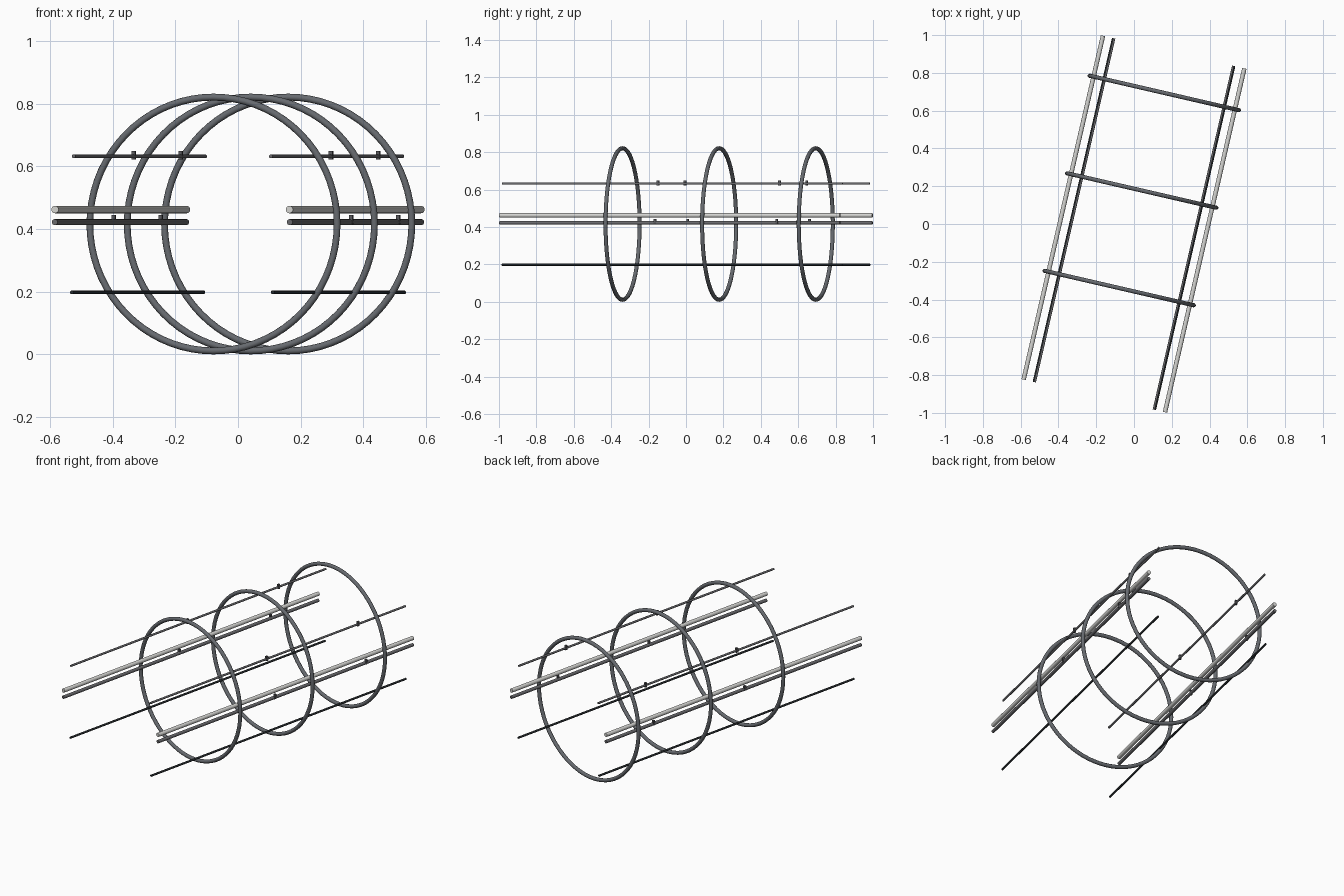
import bpy
import math
from mathutils import Matrix, Vector

if "Cube" in bpy.data.objects:
    bpy.data.objects.remove(bpy.data.objects["Cube"])

YAW = math.radians(-13)          # the whole frame is turned about z
TURN = Matrix.Rotation(YAW, 4, 'Z')
LAY = Matrix.Rotation(math.radians(90), 4, 'X')   # z axis laid along y
MID_Z = 0.416


def material(name, rgb):
    m = bpy.data.materials.new(name)
    m.diffuse_color = (*rgb, 1)
    m.use_nodes = True
    m.node_tree.nodes["Principled BSDF"].inputs["Base Color"].default_value = m.diffuse_color
    return m


light = material("light_grey", (0.65, 0.65, 0.63))
ring_grey = material("ring_grey", (0.135, 0.145, 0.16))
mid = material("mid_grey", (0.14, 0.14, 0.15))
black = material("near_black", (0.018, 0.022, 0.025))
clip_grey = material("clip_grey", (0.10, 0.10, 0.11))


def finish(name, mat, loc, rot, smooth=True):
    ob = bpy.context.object
    ob.name = name
    ob.data.materials.append(mat)
    if smooth:
        bpy.ops.object.shade_smooth_by_angle(angle=math.radians(50))
    ob.matrix_world = TURN @ Matrix.Translation(Vector(loc)) @ rot
    return ob


def rod(name, x, z, radius, mat, length=1.868):
    bpy.ops.mesh.primitive_cylinder_add(vertices=16, radius=radius, depth=length)
    finish(name, mat, (x, 0, z), LAY)


def clip(name, x, y, z, height):
    bpy.ops.mesh.primitive_cube_add(size=1)
    ob = bpy.context.object
    for v in ob.data.vertices:
        v.co = (v.co.x * 0.012, v.co.y * 0.013, v.co.z * height)
    finish(name, clip_grey, (x, y, z), Matrix.Identity(4), smooth=False)


# Three hoops spaced along the frame
for i, y in enumerate((-0.348, 0.182, 0.712)):
    bpy.ops.mesh.primitive_torus_add(major_segments=72, minor_segments=12,
                                     major_radius=0.405, minor_radius=0.011)
    finish(f"hoop_{i + 1}", ring_grey, (0, y, MID_Z), LAY)

# Mirrored long rods and their small clips
for side, s in (("left", -1), ("right", 1)):
    rod(f"{side}_rail", s * 0.384, 0.462, 0.0118, light)
    rod(f"{side}_under_rail", s * 0.385, 0.422, 0.0095, mid)
    rod(f"{side}_upper_rod", s * 0.323, 0.632, 0.006, mid)
    rod(f"{side}_lower_rod", s * 0.329, 0.198, 0.006, black)
    for i, y in enumerate((-0.08, 0.588)):
        clip(f"{side}_upper_clip_{i + 1}", s * 0.323, y, 0.635, 0.027)
        # short standoff between the under rail and the rail
        clip(f"{side}_rail_clip_{i + 1}", s * 0.389, y, 0.430, 0.028)
